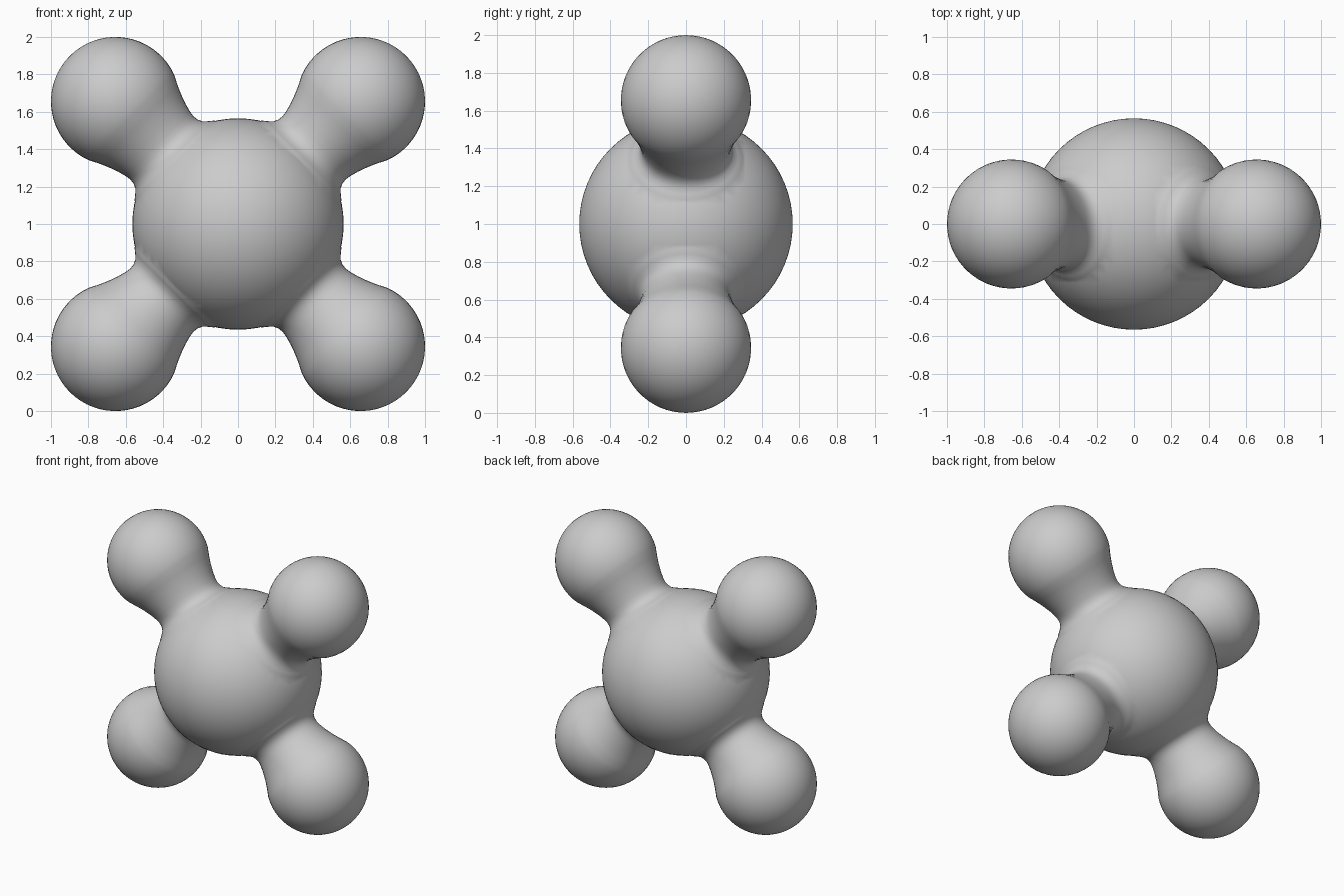
import bpy, bmesh, math
from mathutils import Matrix, Vector

if "Cube" in bpy.data.objects:
    bpy.data.objects.remove(bpy.data.objects["Cube"])

CORE_R = 0.565
BALL_R = 0.345
BALL_D = 0.655 * math.sqrt(2)   # ball distance from the core centre
CENTER = Vector((0, 0, 1))

grey = bpy.data.materials.new("plain grey")
grey.diffuse_color = (0.6, 0.6, 0.6, 1)
grey.use_nodes = True
grey.node_tree.nodes["Principled BSDF"].inputs["Base Color"].default_value = grey.diffuse_color


def make_object(name, bm):
    bmesh.ops.recalc_face_normals(bm, faces=bm.faces)
    mesh = bpy.data.meshes.new(name)
    bm.to_mesh(mesh)
    bm.free()
    mesh.materials.append(grey)
    obj = bpy.data.objects.new(name, mesh)
    bpy.context.collection.objects.link(obj)
    return obj


# Central sphere
bm = bmesh.new()
bmesh.ops.create_uvsphere(bm, u_segments=64, v_segments=32, radius=CORE_R,
                          matrix=Matrix.Translation(CENTER) @ Matrix.Rotation(math.pi / 2, 4, 'X'))
body = make_object("body", bm)

# Arm outline: flared neck, then round ball, as (radius, distance along the arm)
profile = [(0, 0.38), (0.33, 0.44), (0.30, 0.482), (0.276, 0.501), (0.254, 0.522),
           (0.242, 0.548), (0.239, 0.575), (0.243, 0.605), (0.255, 0.65),
           (0.275, 0.705), (0.297, 0.755)]
for i in range(19):
    a = math.radians(-20 + 110 * i / 18)
    profile.append((max(BALL_R * math.cos(a), 0) if i < 18 else 0, BALL_D + BALL_R * math.sin(a)))


def make_arm(name, angle):
    bm = bmesh.new()
    verts = [bm.verts.new((r, 0, d)) for r, d in profile]
    edges = [bm.edges.new(pair) for pair in zip(verts, verts[1:])]
    bmesh.ops.spin(bm, geom=verts + edges, axis=(0, 0, 1), cent=(0, 0, 0),
                   angle=math.tau, steps=48)
    bmesh.ops.remove_doubles(bm, verts=bm.verts, dist=1e-5)
    bm.transform(Matrix.Translation(CENTER) @ Matrix.Rotation(angle, 4, 'Y'))
    return make_object(name, bm)


# Four diagonal arms fused into the body
bpy.context.view_layer.objects.active = body
for k in range(4):
    arm = make_arm("arm", math.radians(45 + 90 * k))
    union = body.modifiers.new("fuse arm", 'BOOLEAN')
    union.operation = 'UNION'
    union.solver = 'EXACT'
    union.object = arm
    bpy.ops.object.modifier_apply(modifier=union.name)
    bpy.data.objects.remove(arm)

body.select_set(True)
bpy.ops.object.shade_smooth_by_angle(angle=math.radians(50))
